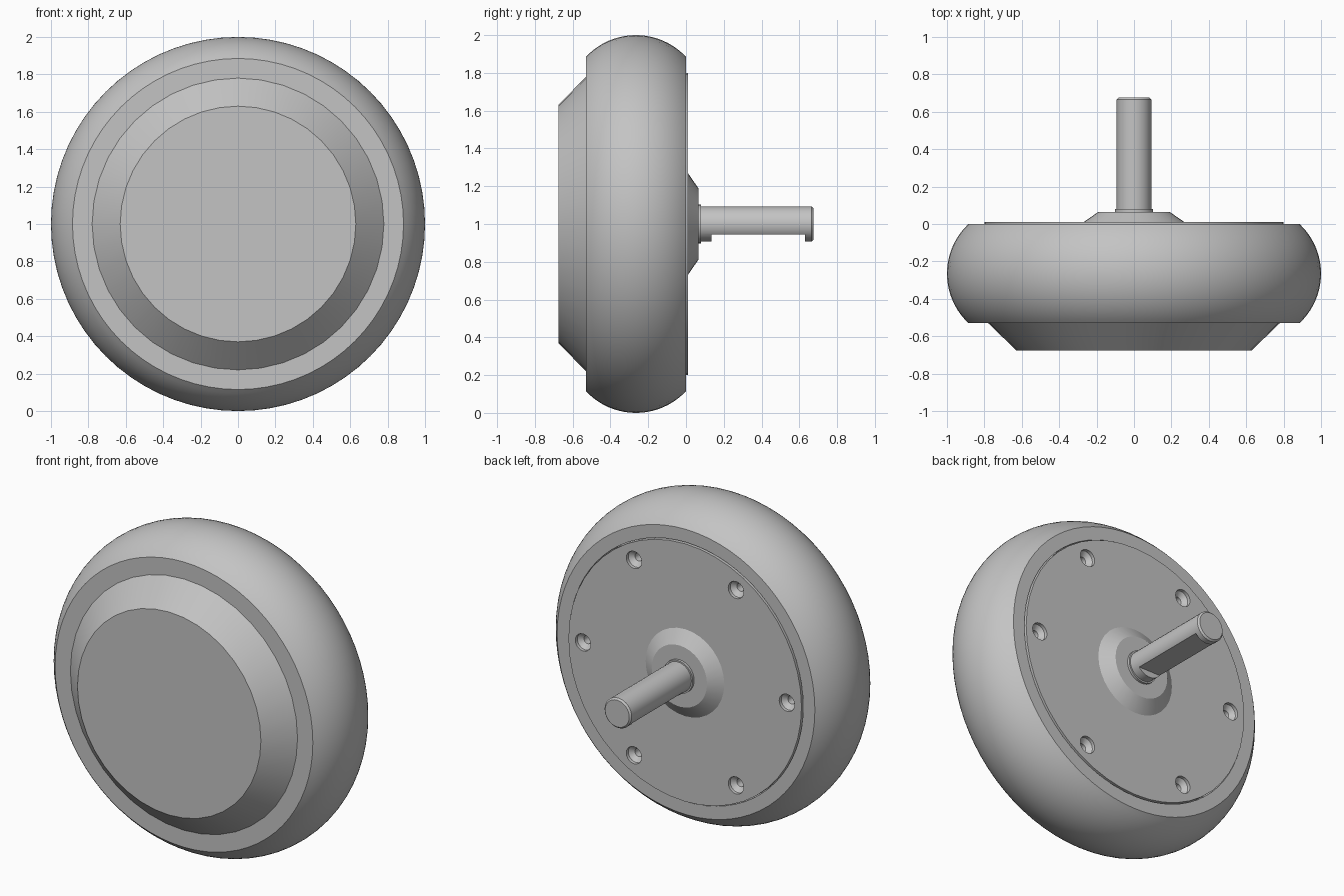
import bpy, bmesh
from math import sin, cos, pi, radians, asin

if "Cube" in bpy.data.objects:
    bpy.data.objects.remove(bpy.data.objects["Cube"])

CENTRE_Z = 1.0

grey = bpy.data.materials.new("neutral grey")
grey.use_nodes = True
colour = (0.55, 0.55, 0.55, 1)
grey.diffuse_color = colour
grey.node_tree.nodes["Principled BSDF"].inputs["Base Color"].default_value = colour


def lathe(name, profile, sides, closed=False, x=0, z=0):
    """Spin (radius, y) points around the axle; cap the ends unless the profile is closed."""
    bm = bmesh.new()
    rings = [[bm.verts.new((x + r * cos(2 * pi * i / sides), y,
                            z + CENTRE_Z + r * sin(2 * pi * i / sides)))
              for i in range(sides)] for r, y in profile]
    pairs = list(zip(rings, rings[1:]))
    if closed:
        pairs.append((rings[-1], rings[0]))
    else:
        bm.faces.new(rings[0])
        bm.faces.new(rings[-1])
    for a, b in pairs:
        for i in range(sides):
            j = (i + 1) % sides
            bm.faces.new((a[i], a[j], b[j], b[i]))
    bmesh.ops.recalc_face_normals(bm, faces=bm.faces)
    mesh = bpy.data.meshes.new(name)
    bm.to_mesh(mesh)
    bm.free()
    obj = bpy.data.objects.new(name, mesh)
    bpy.context.collection.objects.link(obj)
    mesh.materials.append(grey)
    return obj


def activate(obj):
    bpy.ops.object.select_all(action='DESELECT')
    obj.select_set(True)
    bpy.context.view_layer.objects.active = obj


def cut(obj, cutter):
    mod = obj.modifiers.new("cut", 'BOOLEAN')
    mod.operation = 'DIFFERENCE'
    mod.solver = 'EXACT'
    mod.object = cutter
    activate(obj)
    bpy.ops.object.modifier_apply(modifier=mod.name)
    bpy.data.objects.remove(cutter)


# Tyre: rounded tread, flat side walls and a bore seating the back plate
half_width, side_r, bulge = 0.265, 0.885, 0.115
arc_r = (bulge ** 2 + half_width ** 2) / (2 * bulge)
sweep = asin(half_width / arc_r)
steps = 20
tread = []
for i in range(steps + 1):
    a = sweep * (2 * i / steps - 1)
    tread.append((1 - arc_r + arc_r * cos(a), arc_r * sin(a) - half_width))
tyre = lathe("tyre", tread + [(0.805, 0), (0.805, -0.1), (0.7, -0.1), (0.7, -0.53)],
             72, closed=True)

# Hub cap: bevelled disc on the front
hub_cap = lathe("hub_cap", [(0.63, -0.675), (0.78, -0.53), (0.78, -0.15)], 40)

# Back plate with six countersunk screw holes
back_plate = lathe("back_plate", [(0.8, -0.12), (0.8, 0.01)], 48)
for k in range(6):
    a = radians(60 * k)
    hole = lathe("hole_cutter", [(0.025, -0.08), (0.025, -0.035), (0.053, -0.01), (0.053, 0.03)],
                 20, x=0.7 * cos(a), z=0.7 * sin(a))
    cut(back_plate, hole)

# Axle boss and collar
axle_boss = lathe("axle_boss", [(0.27, 0), (0.27, 0.01), (0.19, 0.065)], 32)
axle_collar = lathe("axle_collar", [(0.102, 0.06), (0.102, 0.08)], 32)

# Axle with softened end and a flat milled along its underside
axle = lathe("axle", [(0.093, 0.05), (0.093, 0.665), (0.083, 0.675)], 32)
bpy.ops.mesh.primitive_cube_add(size=1, location=(0, 0.3825, CENTRE_Z - 0.105))
flat_cutter = bpy.context.object
flat_cutter.scale = (0.4, 0.495, 0.1)
bpy.context.view_layer.update()
cut(axle, flat_cutter)

# Smooth curved surfaces, keep the creases sharp
for obj in (tyre, hub_cap, back_plate, axle_boss, axle_collar, axle):
    activate(obj)
    bpy.ops.object.shade_smooth_by_angle(angle=radians(30))
